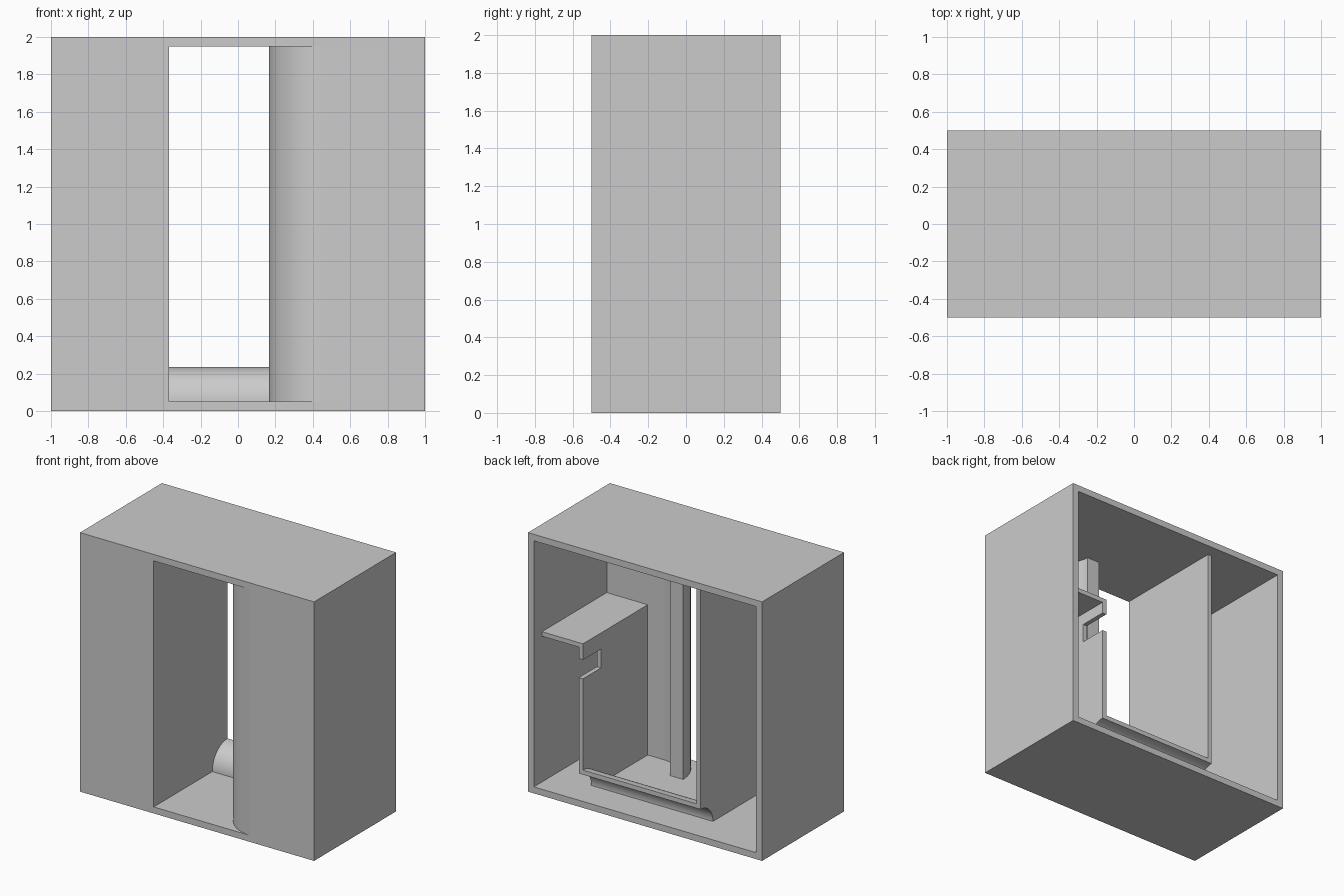
import bpy, bmesh, math
from mathutils import Vector

cube = bpy.data.objects.get("Cube")
if cube:
    bpy.data.objects.remove(cube, do_unlink=True)

grey = bpy.data.materials.new("plain grey")
grey.use_nodes = True
colour = (0.6, 0.6, 0.6, 1)
grey.diffuse_color = colour
grey.node_tree.nodes["Principled BSDF"].inputs["Base Color"].default_value = colour


def prism(name, profile, axis, start, end, smooth=False):
    """Extrude a closed 2D profile along x (profile in yz), y (xz) or z (xy)."""
    place = {"x": lambda p: (start, p[0], p[1]),
             "y": lambda p: (p[0], start, p[1]),
             "z": lambda p: (p[0], p[1], start)}[axis]
    step = Vector([(end - start) * (axis == a) for a in "xyz"])
    bm = bmesh.new()
    face = bm.faces.new([bm.verts.new(place(p)) for p in profile])
    out = bmesh.ops.extrude_face_region(bm, geom=[face], use_keep_orig=True)
    verts = [g for g in out["geom"] if isinstance(g, bmesh.types.BMVert)]
    bmesh.ops.translate(bm, verts=verts, vec=step)
    bmesh.ops.recalc_face_normals(bm, faces=bm.faces)
    mesh = bpy.data.meshes.new(name)
    bm.to_mesh(mesh)
    bm.free()
    mesh.materials.append(grey)
    obj = bpy.data.objects.new(name, mesh)
    bpy.context.collection.objects.link(obj)
    if smooth:
        bpy.ops.object.select_all(action="DESELECT")
        bpy.context.view_layer.objects.active = obj
        obj.select_set(True)
        bpy.ops.object.shade_smooth_by_angle(angle=math.radians(30))
    return obj


def rect(a0, a1, b0, b1):
    return [(a0, b0), (a1, b0), (a1, b1), (a0, b1)]


def arc(centre, radius, a0, a1, steps=24):
    angles = [math.radians(a0 + (a1 - a0) * i / steps) for i in range(steps + 1)]
    return [(centre[0] + radius * math.cos(a), centre[1] + radius * math.sin(a))
            for a in angles]


wall = 0.05                 # outer shell
sheet = 0.035               # inner partitions
front, inner, back = -0.5, -0.39, 0.4
floor, ceiling = wall, 2 - wall
left_x, right_x = 0.6, -0.37
lip_centre, lip_radius = (back, floor), 0.185

# Outer shell, open at front and back
prism("shell_floor", rect(-1, 1, front, 0.5), "z", 0, floor)
prism("shell_roof", rect(-1, 1, front, 0.5), "z", ceiling, 2)
for name, x in (("shell_right_side", -1), ("shell_left_side", 1 - wall)):
    prism(name, rect(x, x + wall, front, 0.5), "z", floor, ceiling)

# Front panels: a flat one, and one whose edge rolls inwards
prism("front_panel_right", rect(-1 + wall, right_x, front, inner), "z", floor, ceiling)
roll = (0.465, -0.2)
rolled = ([(1 - wall, inner), (1 - wall, front)]
          + arc(roll, 0.3, 270, 180) + arc(roll, 0.19, 180, 270))
prism("front_panel_left_rolled", rolled, "z", floor, ceiling, smooth=True)

# Partitions, cut away at the bottom where they follow the curved lip
cutaway = [(inner, floor)] + arc(lip_centre, lip_radius - 0.01, 180, 90)
prism("partition_right", cutaway + [(back, ceiling), (inner, ceiling)],
      "x", right_x - sheet, right_x)
shelf_top = 1.21
notch = [(back, 0.94), (0.18, 0.94), (0.18, 1.086), (back, 1.086)]
prism("partition_left_notched",
      cutaway + notch + [(back, shelf_top), (inner, shelf_top)],
      "x", left_x, left_x + sheet)

# Shelf from the notched partition to the side of the shell
prism("shelf", rect(left_x + sheet, 1 - wall, inner, back), "z",
      shelf_top - sheet, shelf_top)

# Curved lip along the back of the floor
lip = (arc(lip_centre, lip_radius, 180, 90)
       + arc(lip_centre, lip_radius - sheet, 90, 180))
prism("curved_back_lip", lip, "x", right_x - sheet, left_x + sheet, smooth=True)
